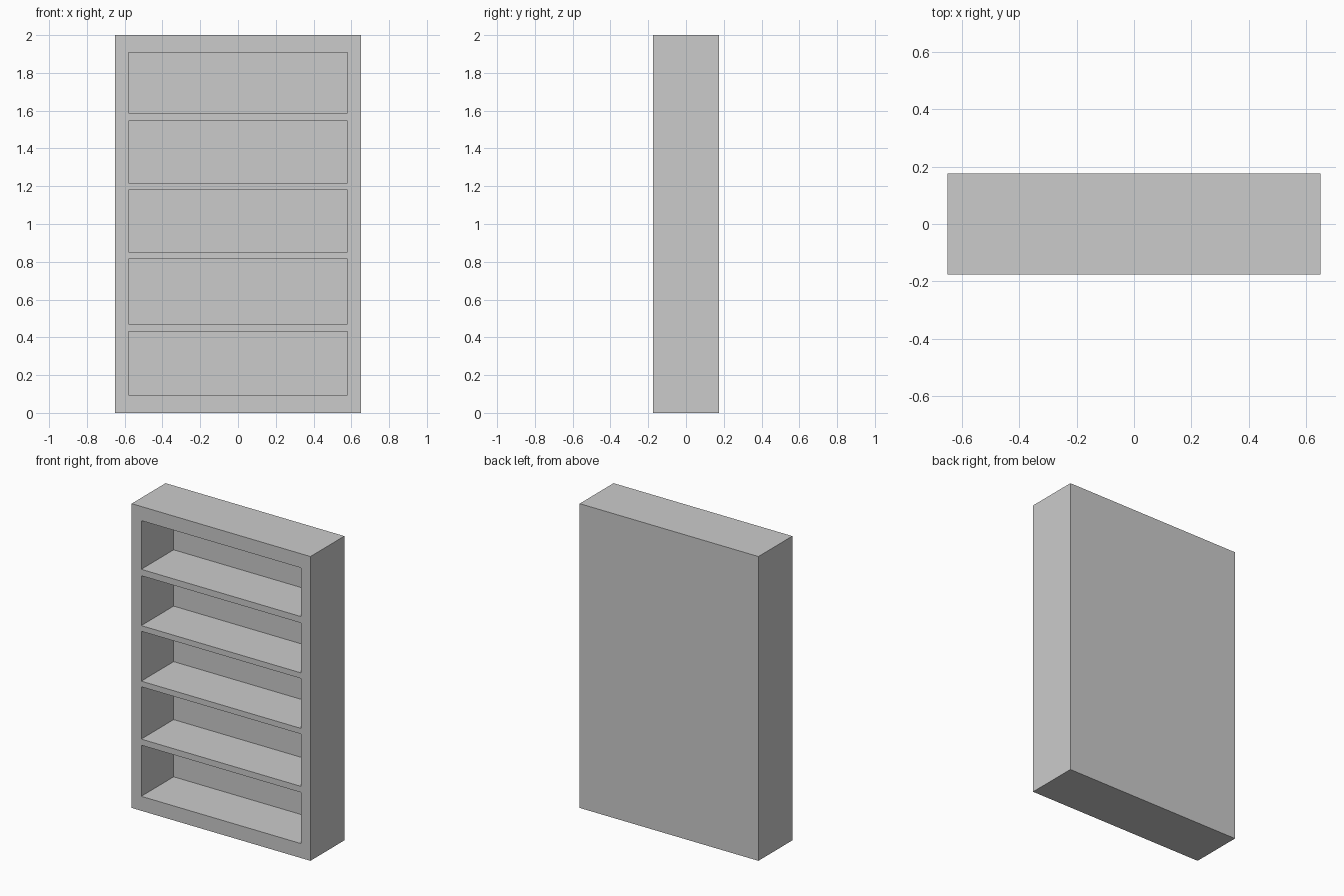
import bpy

if "Cube" in bpy.data.objects:
    bpy.data.objects.remove(bpy.data.objects["Cube"])

WIDTH, DEPTH, HEIGHT = 1.30, 0.352, 2.0
INNER_X = 0.58      # half width of the openings
BACK_Y = 0.16       # inner face of the back panel
# bottom and top height of each compartment
BAYS = [(0.095, 0.431), (0.471, 0.815), (0.852, 1.18), (1.217, 1.545), (1.587, 1.907)]


def box(name, lo, hi):
    bpy.ops.mesh.primitive_cube_add(size=1, location=[(a + b) / 2 for a, b in zip(lo, hi)])
    ob = bpy.context.object
    ob.name = name
    ob.scale = [b - a for a, b in zip(lo, hi)]
    bpy.ops.object.transform_apply(location=True, rotation=False, scale=True)
    return ob


# Solid bookcase body
bookcase = box("bookcase", (-WIDTH / 2, -DEPTH / 2, 0), (WIDTH / 2, DEPTH / 2, HEIGHT))

# Compartments hollowed out from the front, leaving frame, shelves and back panel
for i, (z0, z1) in enumerate(BAYS):
    cutter = box(f"compartment_cutter_{i + 1}", (-INNER_X, -DEPTH, z0), (INNER_X, BACK_Y, z1))
    cutter.hide_render = True
    mod = bookcase.modifiers.new("compartment", "BOOLEAN")
    mod.operation = "DIFFERENCE"
    mod.solver = "EXACT"
    mod.object = cutter
    bpy.context.view_layer.objects.active = bookcase
    bpy.ops.object.modifier_apply(modifier=mod.name)
    bpy.data.objects.remove(cutter, do_unlink=True)
